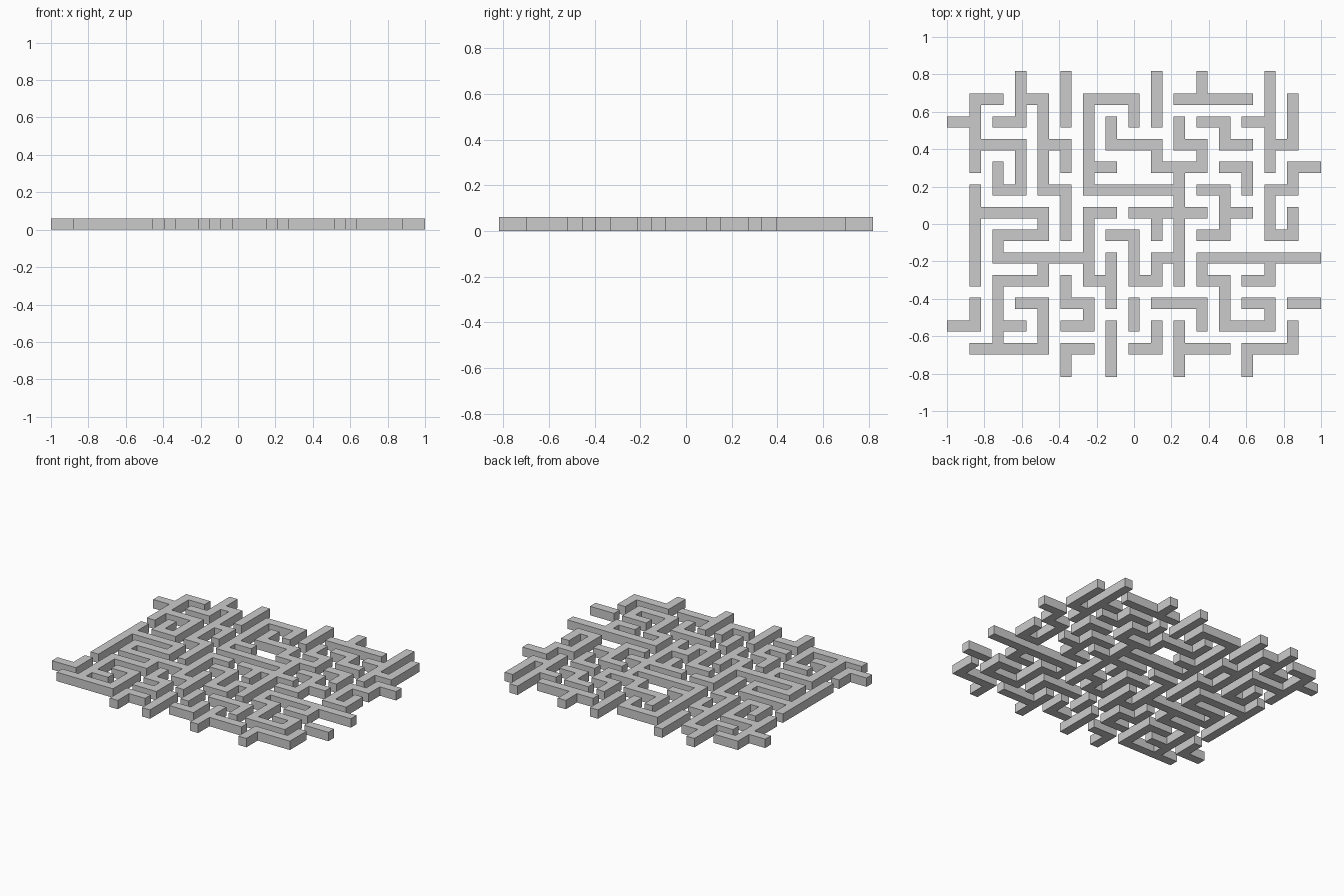
import bpy
import bmesh

if "Cube" in bpy.data.objects:
    bpy.data.objects.remove(bpy.data.objects["Cube"])

UNIT = 2 / 33            # wall thickness; wall lines are two units apart
COLS, ROWS = 33, 27

# Wall runs along x, one string per wall line from back to front
ACROSS = [
    "",
    "1-2 3-4 6-8 10-13",
    "0-1 2-3 11-12 13-14",
    "1-3 4-5 7-9 10-11 12-13 14-15",
    "6-7 9-11 12-13 15-16",
    "2-3 4-5 6-10 11-12 14-15",
    "1-4 6-7 8-11 12-13",
    "2-4 7-8 11-12 14-15",
    "2-6 9-10 11-16",
    "2-4 6-7 8-9 11-12 13-14",
    "3-4 5-6 9-11 13-14 15-16",
    "0-1 2-3 5-6 12-14",
    "1-4 5-6 8-9 10-12 13-15",
]

# Wall runs along y, one string per wall line from left to right
ALONG = [
    "",
    "1-4 5-9 10-11",
    "4-5 7-8 9-12",
    "0-2 3-5",
    "1-5 6-7 8-9 10-12",
    "0-2 3-4 5-7 9-10 12-13",
    "1-5 6-9 10-11",
    "2-3 8-10 11-13",
    "1-2 7-9 10-11",
    "0-2 3-4 6-7 8-9 11-12",
    "2-3 4-9 11-13",
    "0-1 3-4 8-9 10-11",
    "2-3 5-7 9-11",
    "4-5 12-13",
    "0-4 5-7 8-9 10-11",
    "1-3 4-5 6-7 11-12",
]


def runs(text):
    for item in text.split():
        a, b = item.split("-")
        yield range(2 * int(a), 2 * int(b) + 1)


# Squares of the plan that are covered by wall
cells = set()
for line, text in enumerate(ACROSS):
    for run in runs(text):
        cells.update((i, 2 * line) for i in run)
for line, text in enumerate(ALONG):
    for run in runs(text):
        cells.update((2 * line, j) for j in run)

# Flat plan, merged to clean outlines and raised to wall height
bm = bmesh.new()
corners = {}


def corner(i, j):
    if (i, j) not in corners:
        corners[i, j] = bm.verts.new(((i - COLS / 2) * UNIT, (ROWS / 2 - j) * UNIT, 0))
    return corners[i, j]


for i, j in sorted(cells):
    bm.faces.new([corner(i, j + 1), corner(i + 1, j + 1), corner(i + 1, j), corner(i, j)])
top = bmesh.ops.extrude_face_region(bm, geom=bm.faces[:], use_keep_orig=True)["geom"]
bmesh.ops.translate(bm, vec=(0, 0, UNIT),
                    verts=[g for g in top if isinstance(g, bmesh.types.BMVert)])
bmesh.ops.recalc_face_normals(bm, faces=bm.faces[:])
bmesh.ops.dissolve_limit(bm, angle_limit=0.01, verts=bm.verts[:], edges=bm.edges[:])

mesh = bpy.data.meshes.new("maze_walls")
bm.to_mesh(mesh)
bm.free()
bpy.context.collection.objects.link(bpy.data.objects.new("maze_walls", mesh))
